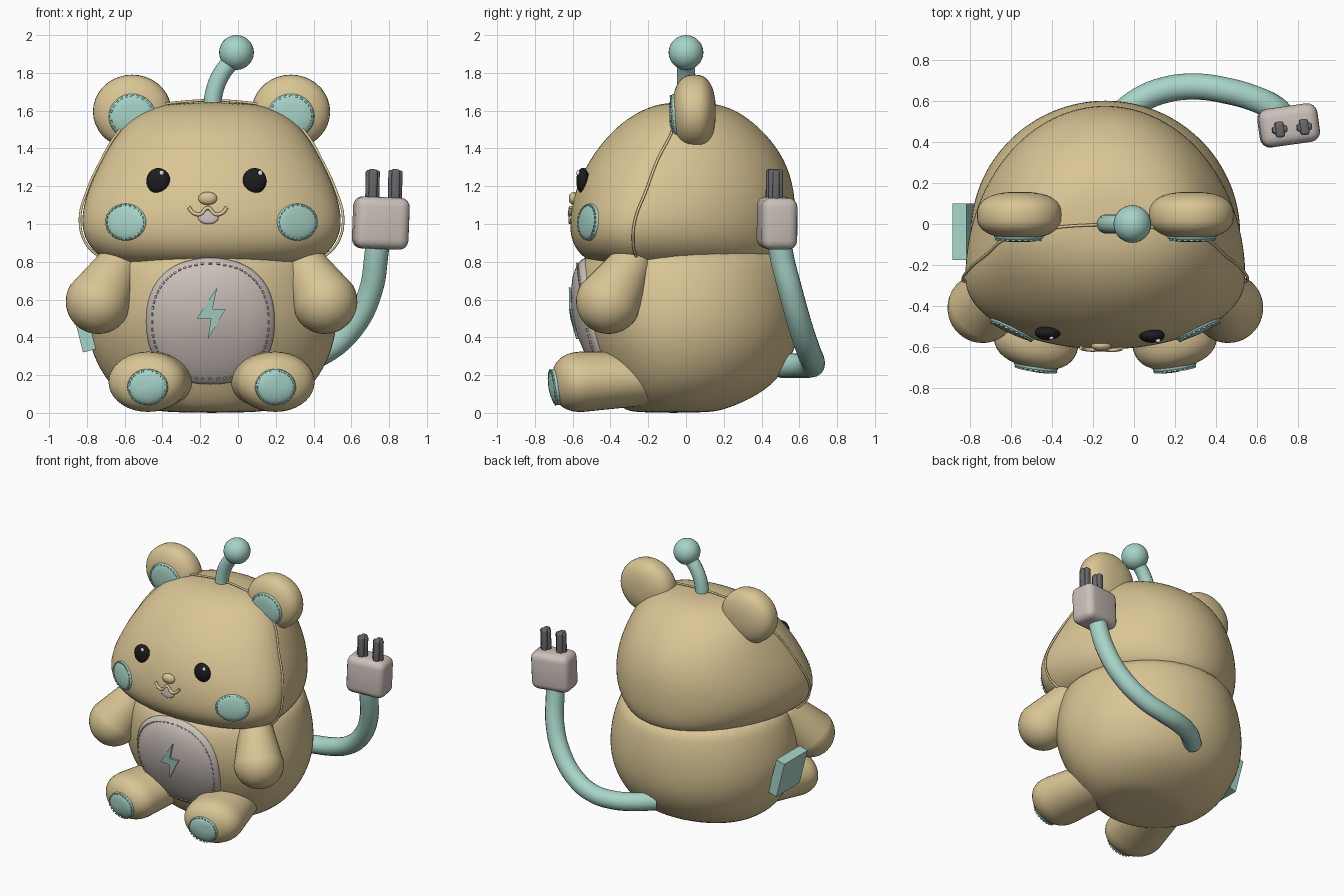
import bpy, bmesh, math
from mathutils import Vector, Matrix
from mathutils.bvhtree import BVHTree

if "Cube" in bpy.data.objects:
    bpy.data.objects.remove(bpy.data.objects["Cube"])

CX = -0.14  # body's centre line
TAU = math.tau


def material(name, rgb):
    m = bpy.data.materials.new(name)
    m.use_nodes = True
    m.diffuse_color = (*rgb, 1)
    m.node_tree.nodes["Principled BSDF"].inputs["Base Color"].default_value = (*rgb, 1)
    return m


TAN = material("tan plush", (0.70, 0.56, 0.30))
MINT = material("mint", (0.39, 0.66, 0.58))
GREY = material("warm grey felt", (0.60, 0.53, 0.49))
BLACK = material("eye black", (0.012, 0.012, 0.014))
METAL = material("prong grey", (0.14, 0.14, 0.15))
WHITE = material("eye glint", (0.8, 0.8, 0.8))


def finish(name, bm, mat, angle=50):
    bmesh.ops.recalc_face_normals(bm, faces=bm.faces)
    me = bpy.data.meshes.new(name)
    bm.to_mesh(me)
    bm.free()
    me.materials.append(mat)
    me.shade_smooth()
    me.set_sharp_from_angle(angle=math.radians(angle))
    ob = bpy.data.objects.new(name, me)
    bpy.context.collection.objects.link(ob)
    return ob


def skin(bm, rings):
    """Join closed rings of points into a capped tube."""
    loops = [[bm.verts.new(p) for p in ring] for ring in rings]
    for a, b in zip(loops, loops[1:]):
        for i in range(len(a)):
            j = (i + 1) % len(a)
            bm.faces.new((a[i], a[j], b[j], b[i]))
    bm.faces.new(loops[0][::-1])
    bm.faces.new(loops[-1])


def loft(name, rows, mat):
    """Stack of egg-shaped rings: height, half width, widest y, front y, back y."""
    rings = []
    for z, w, yc, yf, yb in rows:
        ring = []
        for k in range(32):
            c, s = math.cos(TAU * k / 32), math.sin(TAU * k / 32)
            ring.append((CX + w * c, yc + s * (yb - yc if s > 0 else yc - yf), z))
        rings.append(ring)
    bm = bmesh.new()
    skin(bm, rings)
    ob = finish(name, bm, mat, 180)
    ob.modifiers.new("smooth", "SUBSURF").levels = 2
    ob.modifiers["smooth"].render_levels = 2
    return ob


def limb(name, p0, p1, r0, r1, d0, d1, mat, blunt=1.0, squash=1.0):
    """Tapered capsule from p0 to p1 with end depths d0 and d1."""
    p0, p1 = Vector(p0), Vector(p1)
    rot = (p1 - p0).to_track_quat("Z", "Y").to_matrix()
    n, profile = 10, []
    for k in range(1, n + 1):
        a = math.pi / 2 * k / n
        profile.append((-d0 * math.cos(a) ** blunt if k < n else 0, r0 * math.sin(a) ** blunt))
    for k in range(n - 1, -1, -1):
        a = math.pi / 2 * (k + 1) / n
        h = d1 * math.cos(a) ** blunt if k < n - 1 else 0
        profile.append(((p1 - p0).length + h, r1 * math.sin(a) ** blunt))
    bm = bmesh.new()
    skin(bm, [[p0 + rot @ Vector((r * math.cos(TAU * k / 36), squash * r * math.sin(TAU * k / 36), h))
               for k in range(36)] for h, r in profile])
    return finish(name, bm, mat, 70)


def ball(name, loc, radii, mat):
    bm = bmesh.new()
    bmesh.ops.create_uvsphere(bm, u_segments=28, v_segments=18, radius=1,
                              matrix=Matrix.Translation(loc) @ Matrix.Diagonal((*radii, 1)))
    return finish(name, bm, mat, 180)


def box(name, loc, size, mat, rot=(0, 0, 0), bevel=0.0):
    bm = bmesh.new()
    bmesh.ops.create_cube(bm, matrix=Matrix.Diagonal((*size, 1)))
    if bevel:
        bmesh.ops.bevel(bm, geom=bm.edges[:], offset=bevel, segments=4, profile=0.5, affect="EDGES")
    ob = finish(name, bm, mat, 40)
    ob.location, ob.rotation_euler = loc, rot
    return ob


def tube(name, points, radius, mat):
    cu = bpy.data.curves.new(name, "CURVE")
    cu.dimensions, cu.bevel_depth, cu.bevel_resolution = "3D", radius, 6
    cu.use_fill_caps, cu.resolution_u = True, 10
    sp = cu.splines.new("BEZIER")
    sp.bezier_points.add(len(points) - 1)
    for b, p in zip(sp.bezier_points, points):
        b.co, b.handle_left_type, b.handle_right_type = p, "AUTO", "AUTO"
    cu.materials.append(mat)
    ob = bpy.data.objects.new(name, cu)
    bpy.context.collection.objects.link(ob)
    return ob


def caster(ob):
    """Return a function giving the front surface point and normal at x, z."""
    bpy.context.view_layer.update()
    tree = BVHTree.FromObject(ob, bpy.context.evaluated_depsgraph_get())

    def cast(x, z):
        hit = tree.ray_cast(Vector((x, -3, z)), Vector((0, 1, 0)))
        if hit[0] is None:
            hit = tree.find_nearest(Vector((x, -0.5, z)))
        n = hit[1] if hit[1].y < 0 else -hit[1]
        return hit[0], n
    return cast


def patch(name, cast, x, z, rx, rz, puff, mat, stitches=0, power=1.0):
    """Puffy appliqué laid on a surface, with a ring of raised stitches."""
    def spot(t, a):
        c, s = math.cos(a), math.sin(a)
        return cast(x + rx * t * math.copysign(abs(c) ** power, c),
                    z + rz * t * math.copysign(abs(s) ** power, s))
    bm = bmesh.new()
    rings = []
    for t in (1, 0.985, 0.94, 0.85, 0.7, 0.5, 0.25, 0.05):
        ring = []
        for k in range(48):
            p, n = spot(t, TAU * k / 48)
            ring.append(p + n * (puff * (1 - t ** 8) ** 0.6 - (0.006 if t == 1 else 0)))
        rings.append(ring)
    skin(bm, rings)
    for k in range(stitches):
        a = TAU * k / stitches
        p, n = spot(0.88, a)
        along = (spot(0.88, a + 0.05)[0] - p).normalized()
        m = Matrix((along, n.cross(along), n)).transposed().to_4x4()
        m.translation = p + n * puff * 0.8
        length = TAU * 0.88 * rx / stitches * 0.6
        bmesh.ops.create_cube(bm, matrix=m @ Matrix.Diagonal((length, 0.009, 0.012, 1)))
    return finish(name, bm, mat)


# Body and head
body = loft("body", [
    (0.0, 0.22, -0.05, -0.27, 0.12), (0.02, 0.36, -0.05, -0.34, 0.22),
    (0.1, 0.49, -0.05, -0.40, 0.40), (0.2, 0.58, -0.05, -0.45, 0.51),
    (0.35, 0.65, -0.05, -0.53, 0.59), (0.5, 0.67, -0.05, -0.58, 0.61),
    (0.65, 0.65, -0.05, -0.59, 0.605), (0.78, 0.61, -0.05, -0.57, 0.58),
    (0.9, 0.55, -0.05, -0.48, 0.53)], TAN)
HEAD = [
    (0.77, 0.46, -0.22, -0.42, 0.43), (0.81, 0.58, -0.26, -0.54, 0.54),
    (0.9, 0.67, -0.28, -0.61, 0.575), (1.02, 0.70, -0.27, -0.62, 0.585),
    (1.18, 0.66, -0.21, -0.59, 0.58), (1.34, 0.585, -0.15, -0.515, 0.53),
    (1.475, 0.505, -0.08, -0.41, 0.43), (1.56, 0.42, -0.05, -0.31, 0.33),
    (1.615, 0.32, -0.03, -0.21, 0.24), (1.645, 0.17, -0.01, -0.1, 0.12)]
head = loft("head", HEAD, TAN)
on_head, on_body = caster(head), caster(body)

# Face seam running over the head
side = [(w * 0.995, yc, z) for z, w, yc, _, _ in HEAD[1:]]
tube("face_seam", [(CX - w, y, z) for w, y, z in side]
     + [(CX + w, y, z) for w, y, z in side[::-1]], 0.007, TAN)

# Belly panel and bolt emblem
belly = patch("belly_panel", on_body, -0.146, 0.485, 0.342, 0.335, 0.028, GREY, 64, 0.86)
on_belly = caster(belly)
bm = bmesh.new()
bolt = [(-0.11, 0.665), (-0.218, 0.5), (-0.143, 0.5), (-0.16, 0.39), (-0.065, 0.55), (-0.135, 0.55)]
skin(bm, [[on_belly(x, z)[0] + Vector((0, dy, 0)) for x, z in bolt] for dy in (0.01, -0.014)])
finish("bolt_emblem", bm, MINT, 30)

# Paired parts
for s, tag in ((-1, "right"), (1, "left")):
    ear_x = CX + s * 0.42
    ear = limb(f"{tag}_ear", (ear_x, 0.05, 1.595), (ear_x, 0.035, 1.595), 0.208, 0.208,
               0.108, 0.108, TAN, 0.85, 0.94)
    patch(f"{tag}_inner_ear", caster(ear), ear_x, 1.57, 0.125, 0.12, 0.016, MINT, 24)
    limb(f"{tag}_arm", (CX + s * 0.50, -0.30, 0.77), (CX + s * 0.60, -0.41, 0.59),
         0.12, 0.172, 0.12, 0.172, TAN)
    leg = limb(f"{tag}_leg", (CX + s * 0.27, -0.25, 0.18), (CX + s * 0.335, -0.55, 0.165),
               0.19, 0.21, 0.17, 0.155, TAN, 0.8, 0.76)
    patch(f"{tag}_foot_pad", caster(leg), CX + s * 0.338, 0.138, 0.108, 0.095, 0.018, MINT, 24)
    patch(f"{tag}_cheek", on_head, CX + s * 0.454, 1.01, 0.108, 0.098, 0.014, MINT, 24)
    eye_x = -0.167 + s * 0.253
    p, n = on_head(eye_x, 1.225)
    ball(f"{tag}_eye", p + n * 0.008, (0.063, 0.035, 0.068), BLACK)
    ball(f"{tag}_eye_glint", p + n * 0.036 + Vector((0.025, 0, 0.03)), (0.012, 0.01, 0.014), WHITE)

# Nose, mouth and tongue
ball("nose", on_head(-0.16, 1.135)[0], (0.05, 0.028, 0.035), TAN)
patch("tongue", on_head, -0.157, 1.035, 0.055, 0.036, 0.012, GREY)
mouth = [(-0.1, 1.088), (-0.078, 1.06), (-0.04, 1.052), (0, 1.085), (0.04, 1.052), (0.078, 1.06), (0.1, 1.088)]
tube("mouth", [on_head(x - 0.16, z)[0] + Vector((0, -0.008, 0)) for x, z in mouth], 0.01, TAN)

# Antenna
tube("antenna_stem", [(-0.135, 0, 1.58), (-0.13, 0, 1.68), (-0.09, 0, 1.79), (-0.01, 0, 1.89)], 0.047, MINT)
ball("antenna_ball", (-0.008, 0, 1.908), (0.092, 0.092, 0.092), MINT)

# Power cable tail with plug
tube("tail_cable", [(-0.1, 0.5, 0.25), (0.02, 0.6, 0.25), (0.15, 0.655, 0.25), (0.3, 0.672, 0.265),
                    (0.46, 0.65, 0.325), (0.61, 0.605, 0.46), (0.7, 0.555, 0.64),
                    (0.733, 0.505, 0.84), (0.745, 0.49, 0.96)], 0.064, MINT)
YAW = 0.14
box("plug_body", (0.756, 0.482, 1.005), (0.29, 0.19, 0.275), GREY, (0, 0.04, YAW), 0.05)
for x, y, tag in ((0.712, 0.462, "right"), (0.832, 0.474, "left")):
    box(f"{tag}_prong_blade", (x, y, 1.2), (0.074, 0.036, 0.17), METAL, (0, 0.02, YAW), 0.012)
    box(f"{tag}_prong_core", (x, y, 1.2), (0.044, 0.078, 0.18), METAL, (0, 0.02, YAW), 0.014)

# Side tag
box("side_tag", (-0.82, -0.038, 0.46), (0.07, 0.275, 0.27), MINT, (0, -0.25, 0))
